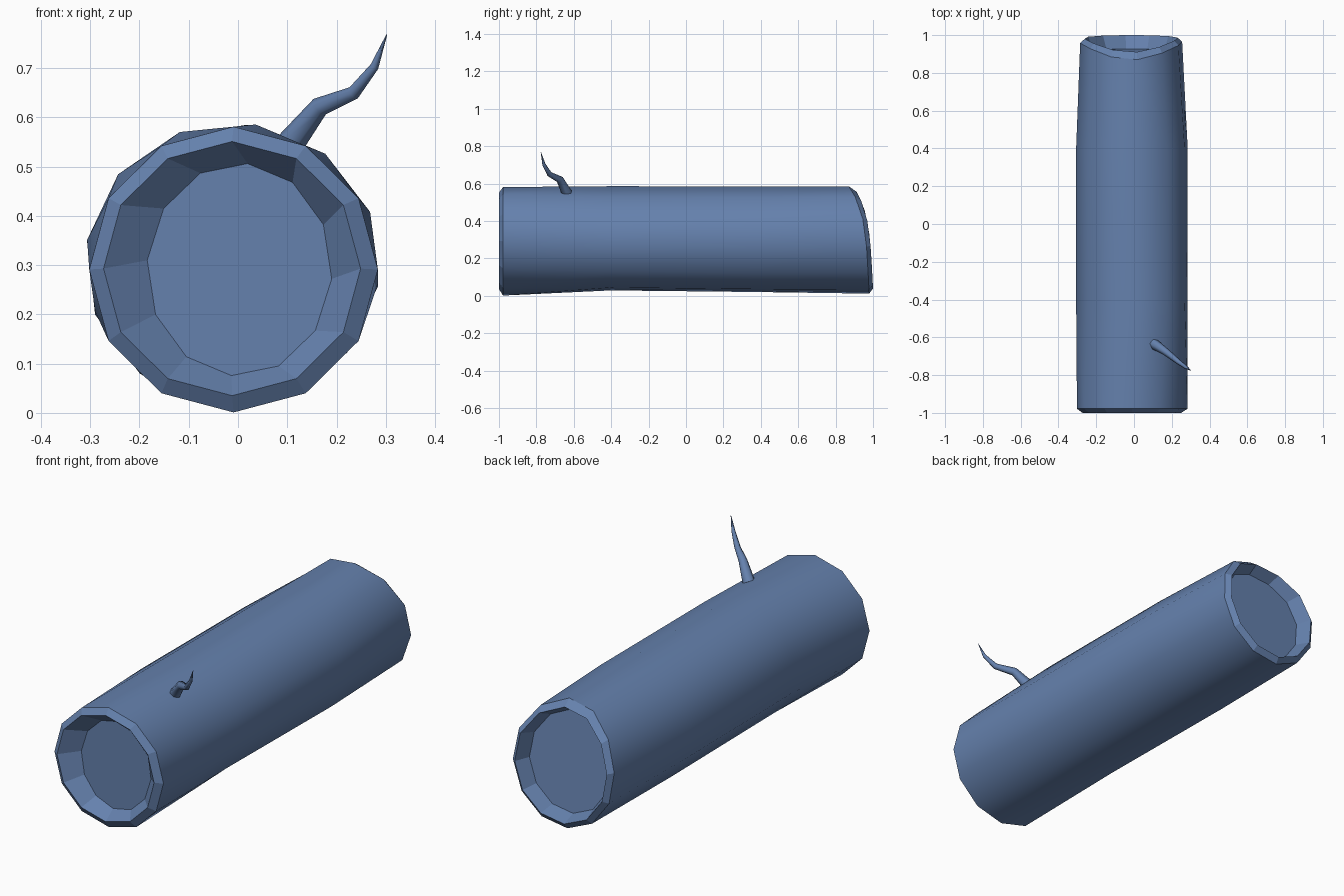
import bpy, bmesh
from math import sin, cos, radians, pi
from mathutils import Vector

if "Cube" in bpy.data.objects:
    bpy.data.objects.remove(bpy.data.objects["Cube"])

SIDES = 12

bark = bpy.data.materials.new("blue_bark")
bark.diffuse_color = (0.13, 0.22, 0.42, 1)
bark.use_nodes = True
bark.node_tree.nodes["Principled BSDF"].inputs["Base Color"].default_value = bark.diffuse_color


def add_ring(bm, cx, cz, rx, rz, twist, y_of_z):
    """Twelve-sided ring around the log axis; y may vary with height."""
    ring = []
    for i in range(SIDES):
        a = 2 * pi * i / SIDES + radians(twist)
        z = cz + rz * sin(a)
        ring.append(bm.verts.new((cx + rx * cos(a), y_of_z(z), z)))
    return ring


def bridge(bm, a, b, smooth):
    n = len(a)
    for i in range(n):
        j = (i + 1) % n
        bm.faces.new((a[i], a[j], b[j], b[i])).smooth = smooth


def finish(bm, name):
    bmesh.ops.recalc_face_normals(bm, faces=bm.faces)
    mesh = bpy.data.meshes.new(name)
    bm.to_mesh(mesh)
    bm.free()
    mesh.materials.append(bark)
    obj = bpy.data.objects.new(name, mesh)
    bpy.context.collection.objects.link(obj)
    return obj


def flat(y):
    return lambda z: y


def cut(offset):
    """Slanted cut of the back end, leaning in more sharply near the top."""
    def y_of_z(z):
        t = max(z, 0) / 0.585
        return 0.98 + offset - 0.03 * t - 0.08 * t ** 5
    return y_of_z


# Log: front recess, chamfered rim, bark tube, back rim, back recess
# (centre x, centre z, radius x, radius z, twist, y, smooth band to next ring)
profile = [
    (0.003, 0.291, 0.188, 0.216, -5, flat(-0.94), False),
    (-0.012, 0.293, 0.261, 0.258, 0, flat(-1.0), False),
    (-0.009, 0.291, 0.293, 0.290, 0, flat(-0.978), True),
    (-0.011, 0.307, 0.299, 0.282, -9, flat(-0.40), True),
    (-0.011, 0.302, 0.299, 0.286, -9, flat(0.40), True),
    (-0.015, 0.298, 0.272, 0.289, -7, cut(0.0), False),
    (-0.015, 0.298, 0.247, 0.261, -7, cut(0.022), False),
    (-0.015, 0.295, 0.218, 0.235, -7, cut(-0.05), False),
]
bm = bmesh.new()
rings = [add_ring(bm, *p[:6]) for p in profile]
for a, b, p in zip(rings, rings[1:], profile):
    bridge(bm, a, b, p[6])
for end in (rings[0], rings[-1]):
    bm.faces.new(end)
finish(bm, "hollow_log")

# Twig: tapered crooked branch rising from the log
path = [(0.105, -0.635, 0.545, 0.029), (0.166, -0.675, 0.622, 0.020),
        (0.235, -0.73, 0.650, 0.014), (0.277, -0.76, 0.703, 0.009),
        (0.302, -0.776, 0.768, 0.001)]
points = [Vector(p[:3]) for p in path]
bm = bmesh.new()
rings = []
for i, p in enumerate(points):
    d = points[min(i + 1, len(points) - 1)] - points[max(i - 1, 0)]
    d.normalize()
    u = d.cross(Vector((1, -1, -1))).normalized()
    v = d.cross(u)
    r = path[i][3]
    rings.append([bm.verts.new(p + r * (u * cos(k * pi / 3) + v * sin(k * pi / 3)))
                  for k in range(6)])
for a, b in zip(rings, rings[1:]):
    bridge(bm, a, b, True)
for end in (rings[0], rings[-1]):
    bm.faces.new(end)
finish(bm, "twig")
